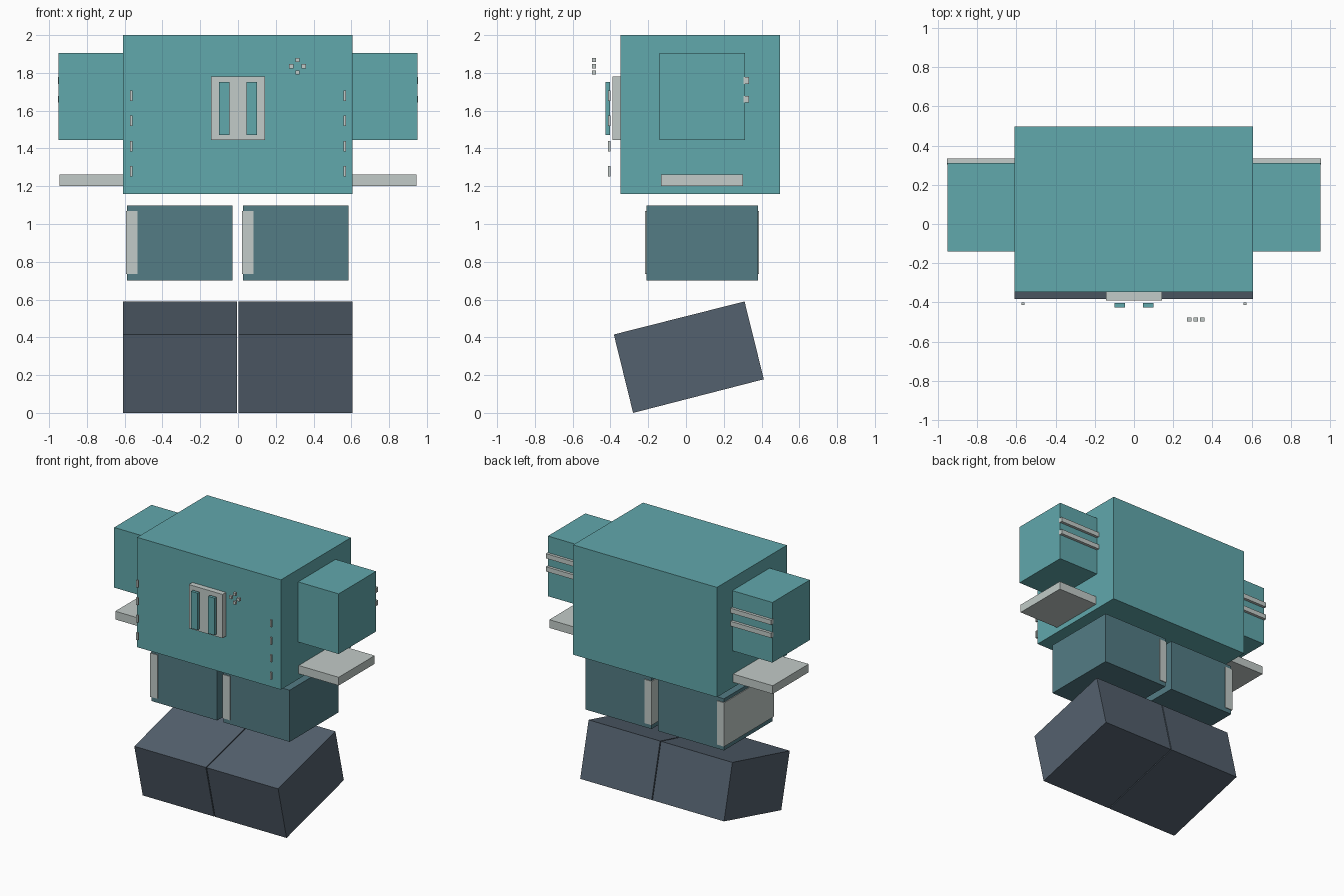
import bpy, bmesh

if "Cube" in bpy.data.objects:
    bpy.data.objects.remove(bpy.data.objects["Cube"])


def material(name, rgb):
    lin = [((c / 255 + 0.055) / 1.055) ** 2.4 for c in rgb]
    m = bpy.data.materials.new(name)
    m.diffuse_color = (*lin, 1)
    m.use_nodes = True
    m.node_tree.nodes["Principled BSDF"].inputs["Base Color"].default_value = m.diffuse_color
    return m


TEAL = material("teal", (97, 168, 172))
DARK_TEAL = material("dark teal", (83, 124, 133))
SLATE = material("slate", (84, 97, 110))
GREY = material("pale grey", (194, 203, 200))


def prism(name, x, profile, mat):
    """Extrude a closed (y, z) profile along x."""
    bm = bmesh.new()
    face = bm.faces.new([bm.verts.new((x[0], y, z)) for y, z in profile])
    ext = bmesh.ops.extrude_face_region(bm, geom=[face])
    verts = [v for v in ext["geom"] if isinstance(v, bmesh.types.BMVert)]
    bmesh.ops.translate(bm, verts=verts, vec=(x[1] - x[0], 0, 0))
    bmesh.ops.recalc_face_normals(bm, faces=bm.faces)
    mesh = bpy.data.meshes.new(name)
    bm.to_mesh(mesh)
    bm.free()
    mesh.materials.append(mat)
    ob = bpy.data.objects.new(name, mesh)
    bpy.context.collection.objects.link(ob)
    return ob


def box(name, x, y, z, mat):
    return prism(name, x, [(y[0], z[0]), (y[1], z[0]), (y[1], z[1]), (y[0], z[1])], mat)


def pair(name, x, y, z, mat):
    """Box on both sides of the body."""
    box(name + "_right", x, y, z, mat)
    box(name + "_left", (-x[1], -x[0]), y, z, mat)


# Torso
box("torso", (-0.61, 0.607), (-0.348, 0.497), (1.16, 2.0), TEAL)

# Sleeves, cuff bars behind them, and hand plates below
pair("sleeve", (0.607, 0.95), (-0.14, 0.312), (1.445, 1.905), TEAL)
for i, z in enumerate((1.66, 1.76)):
    pair(f"sleeve_bar_{i}", (0.607, 0.953), (0.304, 0.333), (z - 0.018, z + 0.018), GREY)
pair("hand_plate", (0.607, 0.945), (-0.133, 0.302), (1.2, 1.263), GREY)

# Chest panel with two raised strips
box("chest_panel", (-0.142, 0.142), (-0.39, -0.348), (1.445, 1.78), GREY)
pair("chest_strip", (0.045, 0.1), (-0.425, -0.402), (1.47, 1.753), TEAL)

# Small seam stitches down both sides of the front
for i in range(4):
    z = 1.279 + 0.1335 * i
    pair(f"stitch_{i}", (0.558, 0.573), (-0.413, -0.4), (z - 0.028, z + 0.028), GREY)

# Floating four-square badge
for i, (dx, dz) in enumerate(((0, 1), (0, -1), (1, 0), (-1, 0))):
    x, z = 0.315 + 0.033 * dx, 1.835 + 0.033 * dz
    box(f"badge_square_{i}", (x - 0.011, x + 0.011), (-0.497, -0.476),
        (z - 0.011, z + 0.011), GREY)

# Legs, each with a side stripe on its left edge
for side, x0 in (("left", -0.587), ("right", 0.026)):
    box(f"leg_{side}", (x0, x0 + 0.558), (-0.21, 0.38), (0.702, 1.097), DARK_TEAL)
    box(f"leg_stripe_{side}", (x0 - 0.006, x0 + 0.056), (-0.216, 0.386), (0.735, 1.07), GREY)

# Tilted shoes
shoe = [(-0.28, 0.0), (0.412, 0.178), (0.31, 0.59), (-0.382, 0.415)]
prism("shoe_left", (-0.61, -0.005), shoe, SLATE)
prism("shoe_right", (0.002, 0.607), shoe, SLATE)
